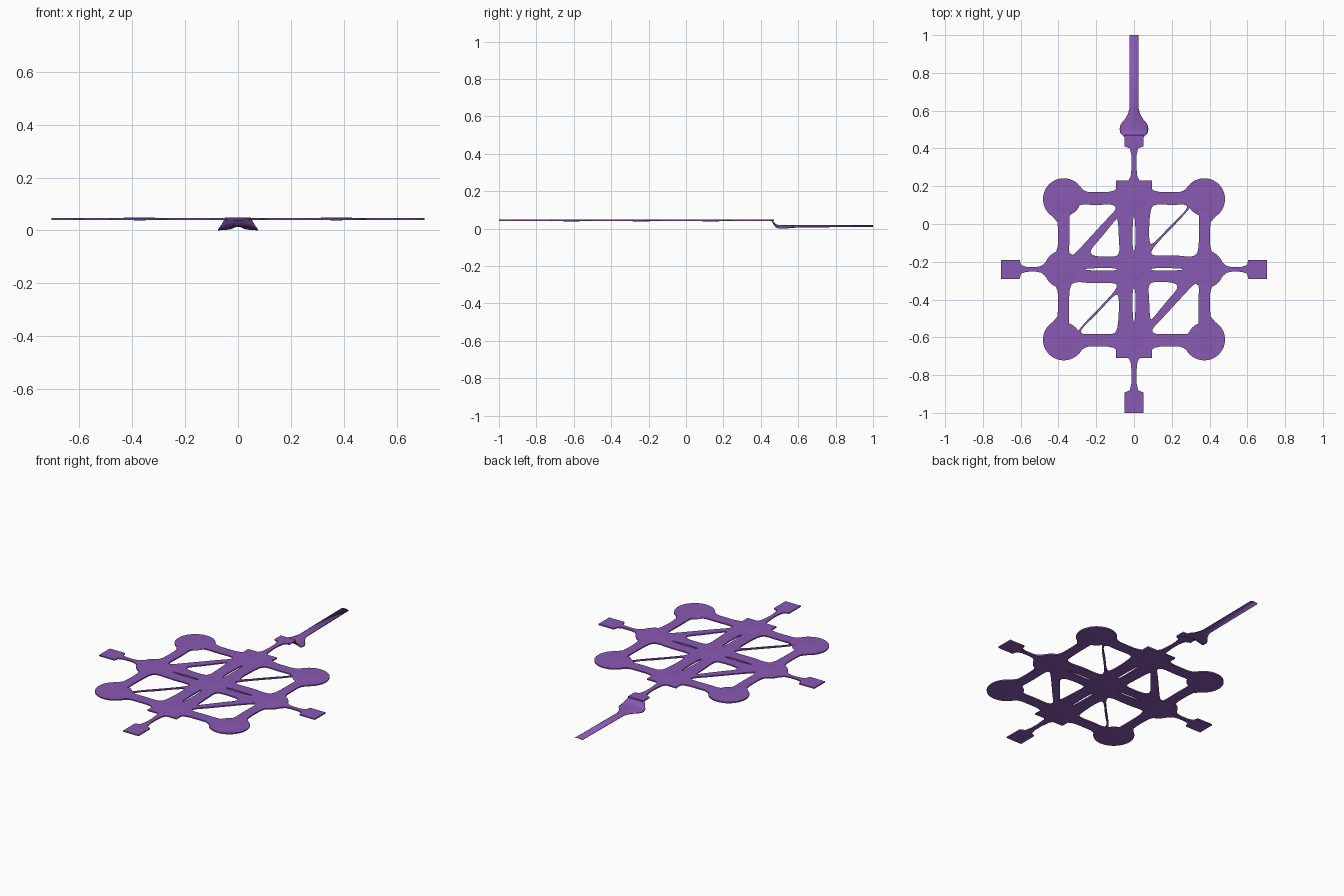
import bpy, bmesh, math

if "Cube" in bpy.data.objects:
    bpy.data.objects.remove(bpy.data.objects["Cube"])

CY, Z = -0.24, 0.044          # plate centre and height
purple = bpy.data.materials.new("purple")
purple.diffuse_color = (0.25, 0.10, 0.45, 1)
purple.use_nodes = True
purple.node_tree.nodes["Principled BSDF"].inputs["Base Color"].default_value = purple.diffuse_color


def arc(cx, cy, r, a0, a1, n):
    return [(cx + r * math.cos(math.radians(a0 + (a1 - a0) * i / n)),
             cy + r * math.sin(math.radians(a0 + (a1 - a0) * i / n))) for i in range(n + 1)]


def quarter(end):
    # right arm, side disc, corner disc, square block, upper arm
    return ([(0.705, 0.05), (0.605, 0.05), (0.598, 0.022), (0.57, 0.013), (0.52, 0.012),
             (0.49, 0.018), (0.474, 0.032)]
            + arc(0.375, 0, 0.10, 24, 68, 6) + [(0.404, 0.12), (0.402, 0.16), (0.402, 0.21), (0.406, 0.25)]
            + arc(0.372, 0.372, 0.11, -58, 150, 24)
            + [(0.262, 0.416), (0.24, 0.409), (0.14, 0.409), (0.11, 0.415), (0.095, 0.425), (0.095, 0.47),
               (0.03, 0.47), (0.018, 0.49), (0.012, 0.55), (0.013, 0.60), (0.022, 0.64),
               (0.05, 0.652), (0.05, end)])


def smooth(pts, rounds=3):
    for _ in range(rounds):
        out = []
        for a, b in zip(pts, pts[1:] + pts[:1]):
            out += [(a[0] * .75 + b[0] * .25, a[1] * .75 + b[1] * .25),
                    (a[0] * .25 + b[0] * .75, a[1] * .25 + b[1] * .75)]
        pts = out
    return pts


top, low = quarter(0.71), quarter(0.76)
outline = (top + [(-x, y) for x, y in reversed(top)]
           + [(-x, -y) for x, y in low] + [(x, -y) for x, y in reversed(low)])

# windows on the left half, repeated on the right by a half turn
windows = [
    [(-0.345, 0.30), (-0.30, 0.345), (-0.20, 0.34), (-0.11, 0.345), (-0.09, 0.32), (-0.15, 0.26),
     (-0.25, 0.15), (-0.33, 0.065), (-0.345, 0.08), (-0.34, 0.19)],
    [(-0.085, 0.27), (-0.08, 0.16), (-0.075, 0.075), (-0.12, 0.065), (-0.22, 0.07), (-0.235, 0.10),
     (-0.18, 0.16), (-0.10, 0.26)],
    [(-0.34, -0.08), (-0.30, -0.065), (-0.22, -0.075), (-0.10, -0.07), (-0.085, -0.095),
     (-0.16, -0.18), (-0.25, -0.27), (-0.32, -0.355), (-0.345, -0.33), (-0.345, -0.19)],
    [(-0.08, -0.14), (-0.08, -0.24), (-0.09, -0.335), (-0.13, -0.345), (-0.20, -0.34), (-0.285, -0.345),
     (-0.275, -0.31), (-0.20, -0.24), (-0.10, -0.13)],
    [(-0.26, 0.005), (-0.09, 0.008), (-0.09, -0.008), (-0.26, -0.005)],
    [(-0.009, -0.10), (0.009, -0.10), (0.006, -0.28), (-0.006, -0.28)],
]
windows = [smooth(w, 3) for w in windows]
windows += [[(-x, -y) for x, y in w] for w in windows]

# lattice plate
cu = bpy.data.curves.new("lattice_plate", 'CURVE')
cu.dimensions, cu.fill_mode, cu.extrude = '2D', 'BOTH', 0.0035
for loop in [outline] + windows:
    s = cu.splines.new('POLY')
    s.points.add(len(loop) - 1)
    for p, (x, y) in zip(s.points, loop):
        p.co = (x, y, 0, 1)
    s.use_cyclic_u = True
plate = bpy.data.objects.new("lattice_plate", cu)
bpy.context.collection.objects.link(plate)
plate.location = (0, CY, Z)
cu.materials.append(purple)
bpy.context.view_layer.objects.active = plate
plate.select_set(True)
bpy.ops.object.convert(target='MESH')

# slightly swollen pads at the lattice nodes
for x in (-0.372, 0, 0.372):
    for y in (-0.372, 0, 0.372):
        bpy.ops.mesh.primitive_uv_sphere_add(segments=32, ring_count=12, location=(x, CY + y, Z))
        o = bpy.context.object
        r = 0.09 if x else 0.075
        o.scale = (r, r, 0.0055)
        o.name = "node_pad"
        o.data.materials.append(purple)
        bpy.ops.object.shade_smooth()

# arched saddle flowing into the long tail strip: y, half width, centre z, edge z
sections = [(0.45, 0.05, 0.046, 0.046), (0.463, 0.052, 0.043, 0.041), (0.472, 0.062, 0.031, 0.023),
            (0.482, 0.072, 0.022, 0.009), (0.50, 0.076, 0.019, 0.004), (0.52, 0.074, 0.018, 0.004),
            (0.54, 0.062, 0.018, 0.005), (0.56, 0.044, 0.018, 0.006), (0.585, 0.031, 0.018, 0.008),
            (0.61, 0.025, 0.018, 0.009), (1.0, 0.024, 0.018, 0.013)]
bm = bmesh.new()
N = 12
rows = []
for y, w, zc, ze in sections:
    rows.append([bm.verts.new((w * t, y, zc + (ze - zc) * t * t))
                 for t in [2 * i / N - 1 for i in range(N + 1)]])
for a, b in zip(rows, rows[1:]):
    for i in range(N):
        bm.faces.new((a[i], a[i + 1], b[i + 1], b[i]))
me = bpy.data.meshes.new("saddle_and_tail")
bm.to_mesh(me)
bm.free()
tail = bpy.data.objects.new("saddle_and_tail", me)
bpy.context.collection.objects.link(tail)
me.materials.append(purple)
sol = tail.modifiers.new("thickness", 'SOLIDIFY')
sol.thickness, sol.offset = 0.004, -1
bpy.ops.object.select_all(action='DESELECT')
tail.select_set(True)
bpy.context.view_layer.objects.active = tail
bpy.ops.object.shade_smooth_by_angle(angle=math.radians(40))
